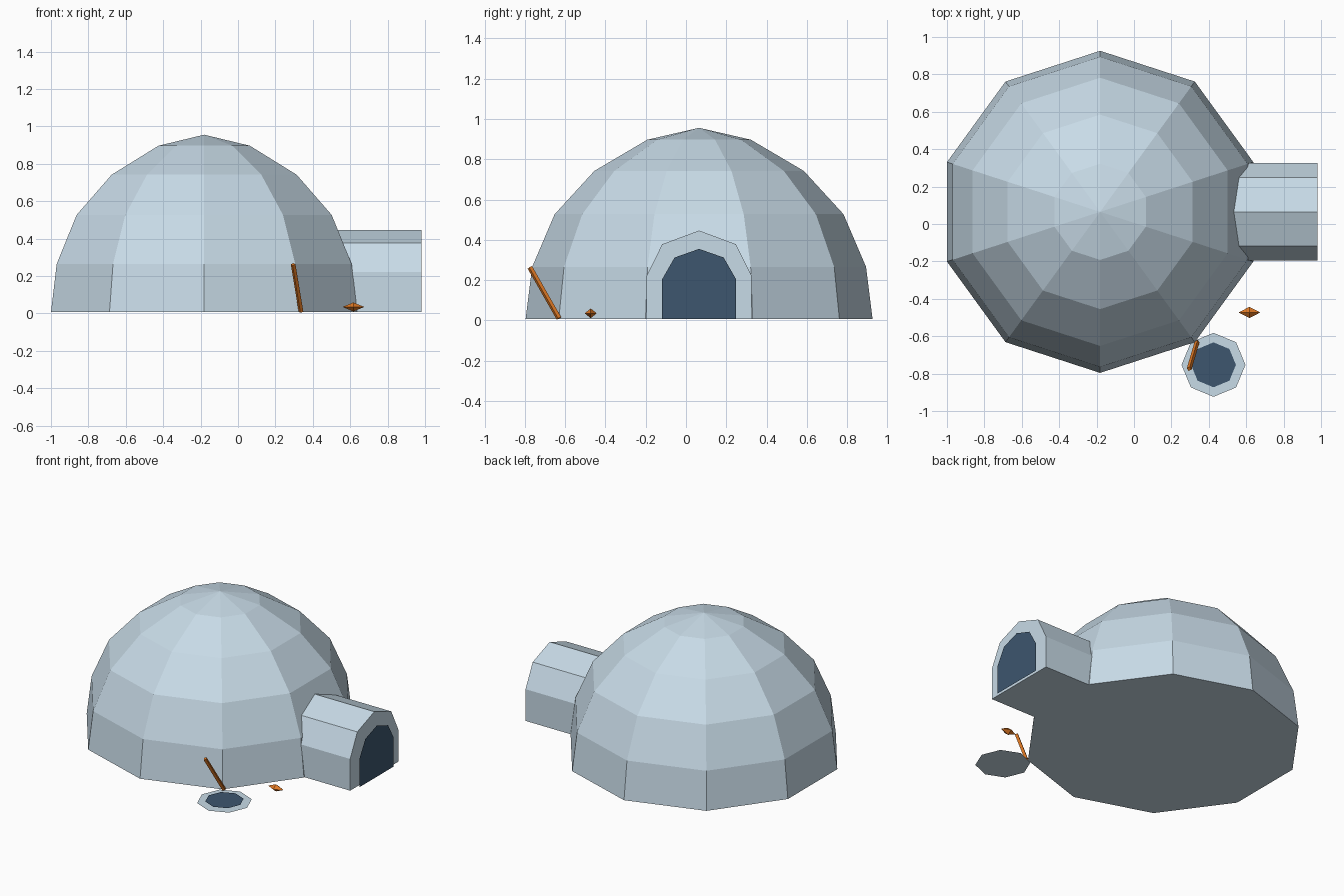
import bpy, bmesh, math
from mathutils import Vector

cube = bpy.data.objects.get("Cube")
if cube:
    bpy.data.objects.remove(cube, do_unlink=True)


def material(name, rgb):
    """Flat colour from 0-255 display values, stored as linear."""
    lin = [((c / 255 + 0.055) / 1.055) ** 2.4 for c in rgb]
    m = bpy.data.materials.new(name)
    m.use_nodes = True
    m.diffuse_color = (*lin, 1)
    bsdf = m.node_tree.nodes["Principled BSDF"]
    bsdf.inputs["Base Color"].default_value = (*lin, 1)
    bsdf.inputs["Roughness"].default_value = 0.9
    return m


SNOW = material("snow", (210, 230, 243))
DARK = material("dark_blue", (61, 86, 110))
ORANGE = material("orange", (222, 120, 36))


def finish(name, bm, mat, solid=True):
    if solid:
        bmesh.ops.recalc_face_normals(bm, faces=bm.faces)
    mesh = bpy.data.meshes.new(name)
    bm.to_mesh(mesh)
    bm.free()
    mesh.materials.append(mat)
    obj = bpy.data.objects.new(name, mesh)
    bpy.context.collection.objects.link(obj)
    return obj


def ring(bm, center, radius, z, sides, start=0.0):
    return [bm.verts.new((center[0] + radius * math.cos(start + math.tau * i / sides),
                          center[1] + radius * math.sin(start + math.tau * i / sides), z))
            for i in range(sides)]


def arch(half, wall, shoulder, shoulder_z, top, base):
    """Counter-clockwise arch outline in the y-z plane."""
    right = [(half, base), (half, wall), (shoulder, shoulder_z)]
    return right + [(0, top)] + [(-y, z) for y, z in reversed(right)]


CY = 0.065      # shared centre line of dome and tunnel
BASE = 0.007

# Dome: ten-sided rings closing on a single top point, with a flat floor
bm = bmesh.new()
center = (-0.181, CY)
profile = [(0.861, BASE), (0.829, 0.265), (0.717, 0.527), (0.52, 0.742), (0.257, 0.897)]
rings = [ring(bm, center, r, z, 10, math.pi / 2) for r, z in profile]
apex = bm.verts.new((*center, 0.956))
for i in range(10):
    j = (i + 1) % 10
    for a, b in zip(rings, rings[1:]):
        bm.faces.new((a[i], a[j], b[j], b[i]))
    bm.faces.new((rings[-1][i], rings[-1][j], apex))
bm.faces.new(rings[0][::-1])
finish("dome", bm, SNOW)

# Entrance tunnel: arch outline extruded out of the dome
bm = bmesh.new()
outline = arch(0.26, 0.223, 0.183, 0.378, 0.446, BASE)
face = bm.faces.new([bm.verts.new((0.45, CY + y, z)) for y, z in outline])
ext = bmesh.ops.extrude_face_region(bm, geom=[face], use_keep_orig=True)
bmesh.ops.translate(bm, vec=(0.532, 0, 0),
                    verts=[v for v in ext["geom"] if isinstance(v, bmesh.types.BMVert)])
finish("entrance_tunnel", bm, SNOW)

# Dark doorway plate just in front of the tunnel end
bm = bmesh.new()
outline = arch(0.183, 0.205, 0.122, 0.312, 0.355, BASE)
bm.faces.new([bm.verts.new((1.0, CY + y, z)) for y, z in outline])
finish("doorway", bm, DARK, solid=False)

# Fishing hole: flat snow rim with a water plate on top
for name, radius, z, mat in (("hole_rim", 0.171, 0.0, SNOW), ("hole_water", 0.12, 0.007, DARK)):
    bm = bmesh.new()
    bm.faces.new(ring(bm, (0.425, -0.753), radius, z, 8))
    finish(name, bm, mat, solid=False)

# Fishing rod: thin square stick leaning over the hole
foot, tip = Vector((0.337, -0.631, 0.01)), Vector((0.295, -0.775, 0.263))
axis = tip - foot
bm = bmesh.new()
bmesh.ops.create_cone(bm, cap_ends=True, segments=4, radius1=0.013, radius2=0.013,
                      depth=axis.length)
rod = finish("fishing_rod", bm, ORANGE)
rod.location = (foot + tip) / 2
rod.rotation_euler = axis.to_track_quat("Z", "Y").to_euler()

# Fish: long flattened diamond
bm = bmesh.new()
waist = ring(bm, (0, 0), 1, 0, 4)
for z in (1, -1):
    point = bm.verts.new((0, 0, z))
    for i in range(4):
        bm.faces.new((waist[i], waist[(i + 1) % 4], point))
fish = finish("fish", bm, ORANGE)
fish.scale = (0.058, 0.03, 0.024)
fish.location = (0.617, -0.473, 0.035)
